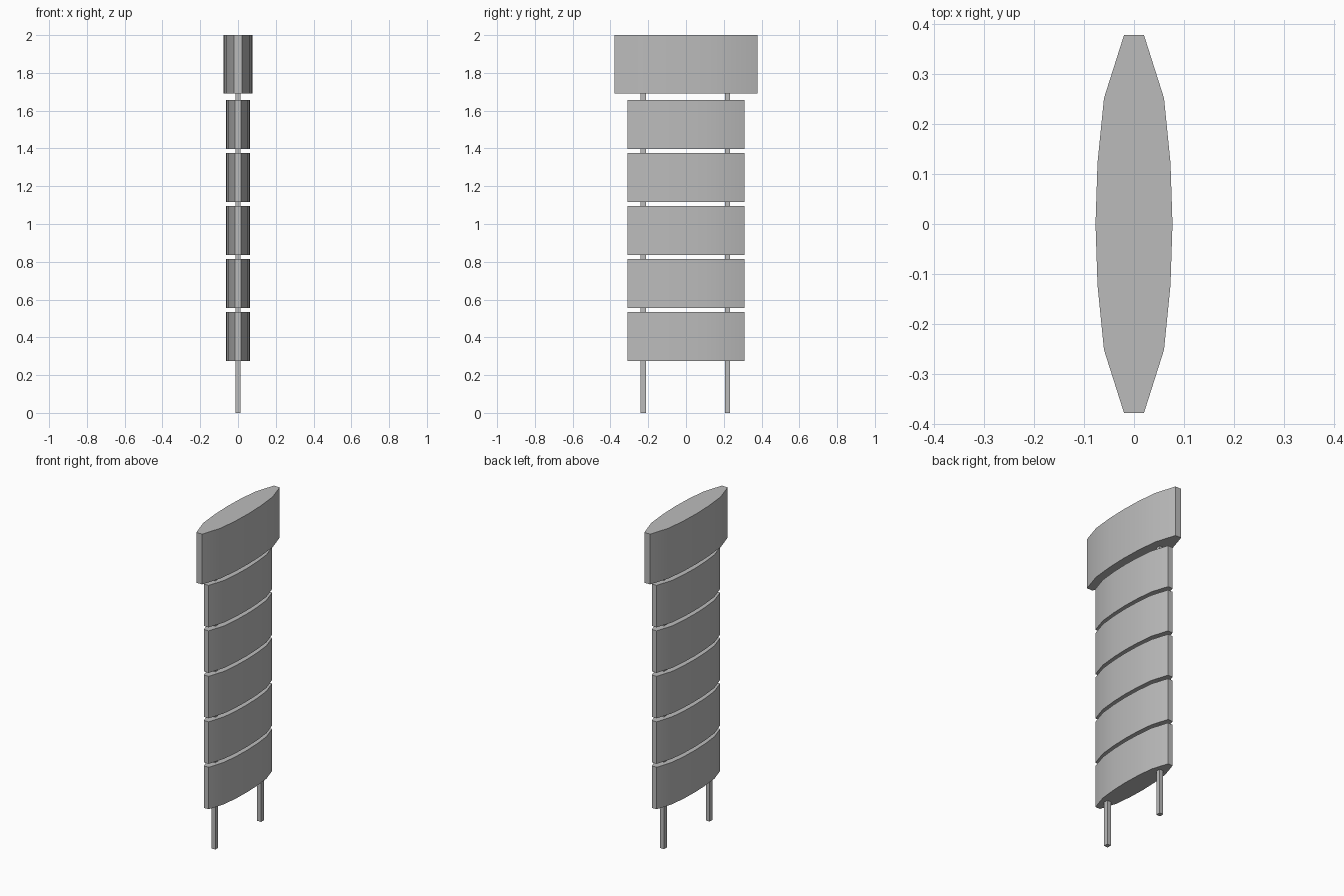
import bpy
import bmesh
import math

if "Cube" in bpy.data.objects:
    bpy.data.objects.remove(bpy.data.objects["Cube"], do_unlink=True)

grey = bpy.data.materials.new("light grey")
grey.use_nodes = True
COLOUR = (0.5, 0.5, 0.5, 1)
grey.diffuse_color = COLOUR
grey.node_tree.nodes["Principled BSDF"].inputs["Base Color"].default_value = COLOUR

# Quarter outline of the lens section: half width, distance along y
QUARTER = [(0.02, -0.378), (0.06, -0.252), (0.073, -0.123), (0.077, 0)]
RIGHT = QUARTER + [(x, -y) for x, y in reversed(QUARTER[:-1])]
LENS = RIGHT + [(-x, -y) for x, y in RIGHT]
SQUARE = [(-0.013, -0.014), (0.013, -0.014), (0.013, 0.014), (-0.013, 0.014)]


def prism(name, outline, bottom, top, scale=1.0, y_shift=0.0, smooth=False):
    """Extrude a closed outline upwards from bottom to top."""
    bm = bmesh.new()
    base = bm.faces.new([bm.verts.new((x * scale, y * scale + y_shift, bottom))
                         for x, y in outline])
    ext = bmesh.ops.extrude_face_region(bm, geom=[base], use_keep_orig=True)
    verts = [v for v in ext["geom"] if isinstance(v, bmesh.types.BMVert)]
    bmesh.ops.translate(bm, vec=(0, 0, top - bottom), verts=verts)
    bmesh.ops.recalc_face_normals(bm, faces=bm.faces)
    mesh = bpy.data.meshes.new(name)
    bm.to_mesh(mesh)
    bm.free()
    mesh.materials.append(grey)
    obj = bpy.data.objects.new(name, mesh)
    bpy.context.collection.objects.link(obj)
    if smooth:
        bpy.ops.object.select_all(action='DESELECT')
        obj.select_set(True)
        bpy.context.view_layer.objects.active = obj
        bpy.ops.object.shade_smooth_by_angle(angle=math.radians(30))
    return obj


# Header panel
prism("header_panel", LENS, 1.69, 2.0, smooth=True)

# Stack of five smaller panels
for i in range(5):
    z = 0.276 + i * 0.2805
    prism(f"panel_{i + 1}", LENS, z, z + 0.259, scale=0.82, smooth=True)

# Two posts running through the panels
for name, y in (("front_post", -0.226), ("back_post", 0.22)):
    prism(name, SQUARE, 0, 1.72, y_shift=y)
